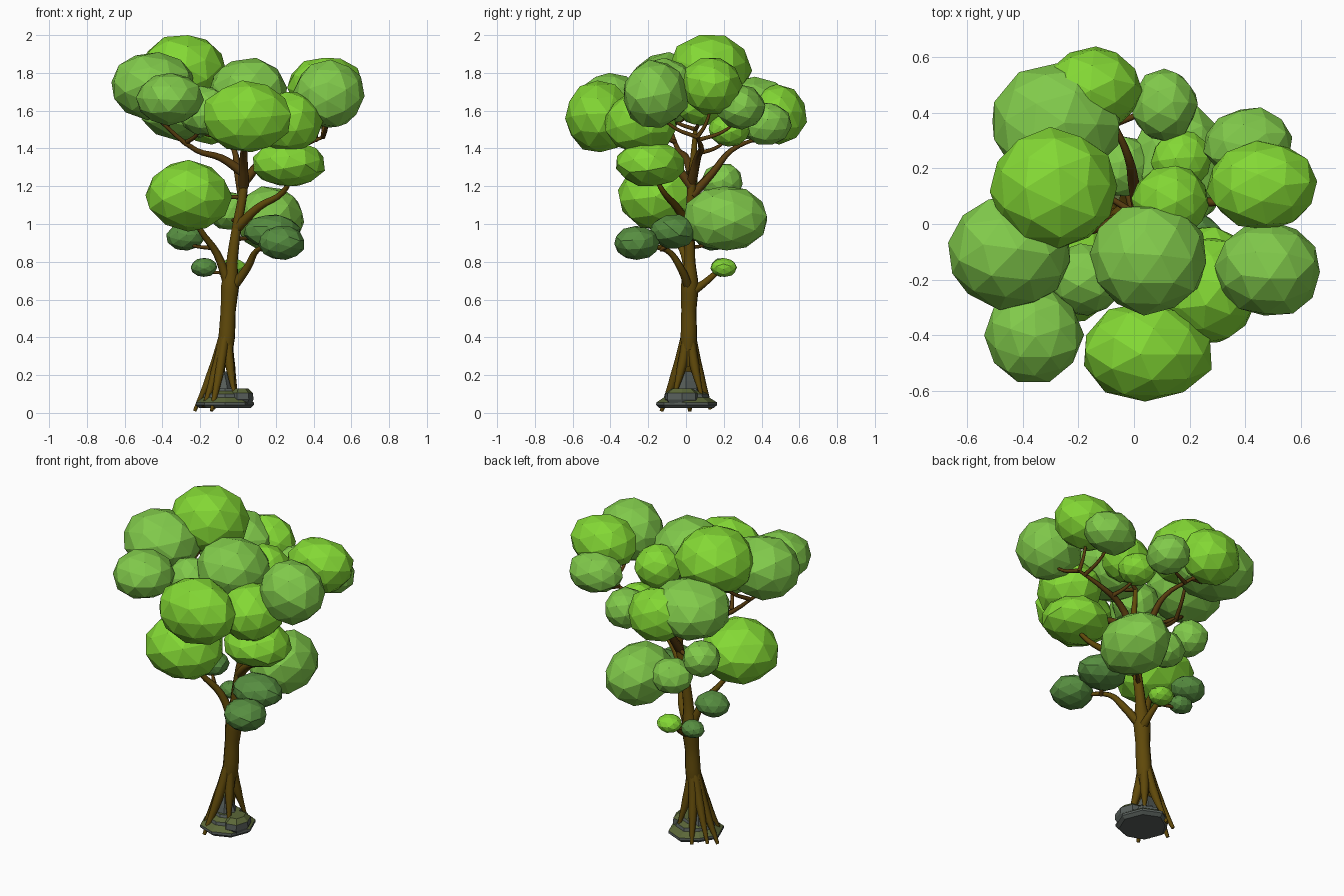
import bpy
import bmesh
import random
from math import tau, cos, sin
from mathutils import Vector, Euler

random.seed(7)
cube = bpy.data.objects.get("Cube")
if cube:
    bpy.data.objects.remove(cube)


def material(name, rgb):
    mat = bpy.data.materials.new(name)
    mat.use_nodes = True
    color = (*rgb, 1)
    mat.diffuse_color = color
    shader = mat.node_tree.nodes["Principled BSDF"]
    shader.inputs["Base Color"].default_value = color
    shader.inputs["Roughness"].default_value = 0.9
    return mat


bright = material("bright leaf green", (0.23, 0.69, 0.035))
medium = material("soft leaf green", (0.22, 0.59, 0.07))
dark = material("dark leaf green", (0.095, 0.27, 0.052))
bark = material("bark brown", (0.115, 0.066, 0.003))
twig = material("twig brown", (0.10, 0.047, 0.005))
stone = material("stone grey", (0.095, 0.112, 0.102))
moss = material("moss green", (0.105, 0.135, 0.04))


def add_mesh(name, bm, mats):
    mesh = bpy.data.meshes.new(name)
    bm.to_mesh(mesh)
    bm.free()
    for mat in mats:
        mesh.materials.append(mat)
    obj = bpy.data.objects.new(name, mesh)
    bpy.context.collection.objects.link(obj)


def tube(name, points, radii, mat, sides=1):
    """Tapered tube through the points, turned into a smooth mesh."""
    curve = bpy.data.curves.new(name, "CURVE")
    curve.dimensions = "3D"
    curve.bevel_depth = 1
    curve.bevel_resolution = sides
    curve.resolution_u = 4
    curve.use_fill_caps = True
    spline = curve.splines.new("BEZIER")
    spline.bezier_points.add(len(points) - 1)
    for knot, co, radius in zip(spline.bezier_points, points, radii):
        knot.co = co
        knot.radius = radius
        knot.handle_left_type = knot.handle_right_type = "AUTO"
    temp = bpy.data.objects.new(name, curve)
    bpy.context.collection.objects.link(temp)
    graph = bpy.context.evaluated_depsgraph_get()
    mesh = bpy.data.meshes.new_from_object(temp.evaluated_get(graph))
    bpy.data.objects.remove(temp)
    mesh.materials.clear()
    mesh.materials.append(mat)
    for face in mesh.polygons:
        face.use_smooth = True
    bpy.context.collection.objects.link(bpy.data.objects.new(name, mesh))


# Trunk, which carries on up into the leading branch
trunk = ((-0.075, 0.01, 0.25), (-0.06, 0.015, 0.4), (-0.052, 0.015, 0.54),
         (-0.042, 0.02, 0.67), (-0.032, 0.02, 0.8), (-0.01, 0.02, 0.96),
         (0.03, 0.03, 1.2), (0.03, 0.05, 1.5))
tube("trunk", trunk, (0.035, 0.046, 0.042, 0.05, 0.031, 0.027, 0.024, 0.012), bark, 2)

# Splayed roots
feet = ((-0.23, 0.02, 0.01), (-0.21, 0.09, 0.03), (-0.14, -0.13, 0.01),
        (-0.13, 0.13, 0.02), (-0.18, -0.08, 0.03), (-0.01, 0.08, 0.1), (-0.02, -0.06, 0.1))
for i, foot in enumerate(feet):
    foot = Vector(foot)
    top = Vector(trunk[1]).lerp(Vector((foot.x, foot.y, trunk[1][2])), 0.12)
    knee = top.lerp(foot, 0.5)
    knee.xy = knee.xy.lerp(Vector(trunk[0]).xy, 0.15)
    tube(f"root_{i + 1}", (top, knee, foot), (0.026, 0.026, 0.01), bark)

# Main limbs leaving the trunk
limbs = {
    "lower_right_limb": ((-0.045, 0.02, 0.66), (-0.11, -0.01, 0.84), (-0.2, -0.08, 0.97),
                         (-0.26, -0.13, 1.1)),
    "lower_left_limb": ((-0.04, 0.02, 0.65), (0.05, -0.03, 0.77), (0.1, -0.1, 0.86),
                        (0.2, -0.24, 0.88)),
    "lower_back_limb": ((-0.035, 0.03, 0.64), (-0.03, 0.1, 0.69), (-0.04, 0.18, 0.76)),
    "middle_left_limb": ((-0.005, 0.02, 0.98), (0.11, -0.05, 1.09), (0.24, -0.12, 1.17),
                         (0.29, -0.18, 1.28)),
    "upper_back_limb": ((0.025, 0.03, 1.15), (0, 0.14, 1.27), (-0.02, 0.24, 1.39),
                        (-0.09, 0.4, 1.46)),
    "upper_right_limb": ((0.03, 0.03, 1.27), (-0.09, 0, 1.35), (-0.22, -0.04, 1.39),
                         (-0.43, -0.1, 1.56)),
    "upper_left_limb": ((0.03, 0.03, 1.22), (0.15, 0.06, 1.35), (0.3, 0.08, 1.4),
                        (0.45, 0.06, 1.46)),
    "upper_front_limb": ((0.03, 0.03, 1.2), (0.03, -0.1, 1.35), (0.04, -0.3, 1.45)),
}
joints = []
for name, points in limbs.items():
    tube(name, points, (0.028, 0.021, 0.015, 0.009), twig if "upper" in name else bark)
for points in (trunk[3:], *limbs.values()):
    for low, high in zip(points, points[1:]):
        joints += [Vector(low).lerp(Vector(high), step / 4) for step in range(5)]

# Foliage clumps in hundredths: x, y, z, then the three radii
bright_clumps = (
    (-29, 13, 182, 23, 22, 18), (-15, 49, 158, 18, 15, 16), (46, 14, 173, 20, 16, 15),
    (5, -46, 157, 23, 18, 19), (27, -24, 154, 18, 19, 16), (27, -19, 132, 19, 18, 12),
    (-26, -14, 115, 23, 22, 19), (13, 8, 165, 14, 13, 13), (17, 23, 150, 11, 11, 9),
    (-3, 20, 77, 7, 7, 5))
medium_clumps = (
    (-28, 36, 161, 23, 22, 17), (-45, -10, 173, 22, 21, 18), (-36, -40, 166, 18, 17, 14),
    (48, -16, 169, 19, 17, 18), (5, -13, 170, 21, 20, 18), (11, 43, 153, 12, 13, 11),
    (41, 29, 162, 16, 13, 12), (-18, -20, 160, 14, 13, 13), (17, 21, 103, 18, 22, 17),
    (-24, 19, 122, 11, 11, 10), (-5, 21, 107, 12, 11, 10))
dark_clumps = (
    (23, -26, 90, 12, 12, 9), (18, -7, 96, 15, 12, 9), (-28, 14, 93, 10, 9, 7),
    (-18, 19, 77, 7, 6, 5))


def foliage(name, center, size, mat):
    bm = bmesh.new()
    bmesh.ops.create_icosphere(bm, subdivisions=2, radius=1)
    turn = Euler([random.uniform(0, tau) for _ in range(3)]).to_matrix()
    for vert in bm.verts:
        vert.co = turn @ vert.co * random.uniform(0.96, 1.03)
    # Fit the faceted clump exactly inside its size
    for axis in range(3):
        values = [v.co[axis] for v in bm.verts]
        low, high = min(values), max(values)
        for vert in bm.verts:
            unit = (vert.co[axis] - low) / (high - low) * 2 - 1
            vert.co[axis] = center[axis] + unit * size[axis]
    add_mesh(name, bm, [mat])


def twig_to(name, center, height):
    """Thin twig from the nearest limb into the underside of a clump."""
    end = center - Vector((0, 0, height * 0.5))
    start = min(joints, key=lambda p: (p - end).length + 2 * max(p.z - end.z, 0))
    bend = start.lerp(end, 0.55)
    bend.z -= 0.2 * (end.z - start.z)
    tube(name, (start, bend, end), (0.013, 0.01, 0.006), twig)


count = 0
for mat, clumps in ((bright, bright_clumps), (medium, medium_clumps), (dark, dark_clumps)):
    for clump in clumps:
        count += 1
        values = [n / 100 for n in clump]
        center, size = Vector(values[:3]), values[3:]
        foliage(f"foliage_{count}", center, size, mat)
        twig_to(f"twig_{count}", center, size[2])


def rock(name, center, radius, layers, sides):
    """Stack of rough rings; the sloping ledges carry moss."""
    bm = bmesh.new()
    shape = [random.uniform(0.88, 1.05) for _ in range(sides)]
    rings = []
    for height, scale in layers:
        rings.append([bm.verts.new((
            center[0] + radius[0] * scale * shape[i] * cos(tau * i / sides),
            center[1] + radius[1] * scale * shape[i] * sin(tau * i / sides),
            height)) for i in range(sides)])
    for low, high in zip(rings, rings[1:]):
        for i in range(sides):
            j = (i + 1) % sides
            bm.faces.new((low[i], low[j], high[j], high[i]))
    bm.faces.new(rings[0][::-1])
    bm.faces.new(rings[-1])
    bm.normal_update()
    for face in bm.faces:
        face.material_index = int(face.normal.z > 0.6)
    add_mesh(name, bm, [stone, moss])


# Rocks held between the roots
rock("base_rock", (-0.07, 0), (0.15, 0.165),
     ((0.025, 0.88), (0.042, 1), (0.056, 0.99), (0.082, 0.74), (0.1, 0.71),
      (0.115, 0.5), (0.13, 0.46)), 8)
rock("side_rock", (0.01, -0.02), (0.075, 0.1),
     ((0.05, 0.85), (0.07, 1), (0.105, 0.97), (0.13, 0.6)), 7)
rock("rock_spire", (-0.09, 0), (0.08, 0.075),
     ((0.1, 1), (0.17, 0.7), (0.22, 0.4)), 6)
